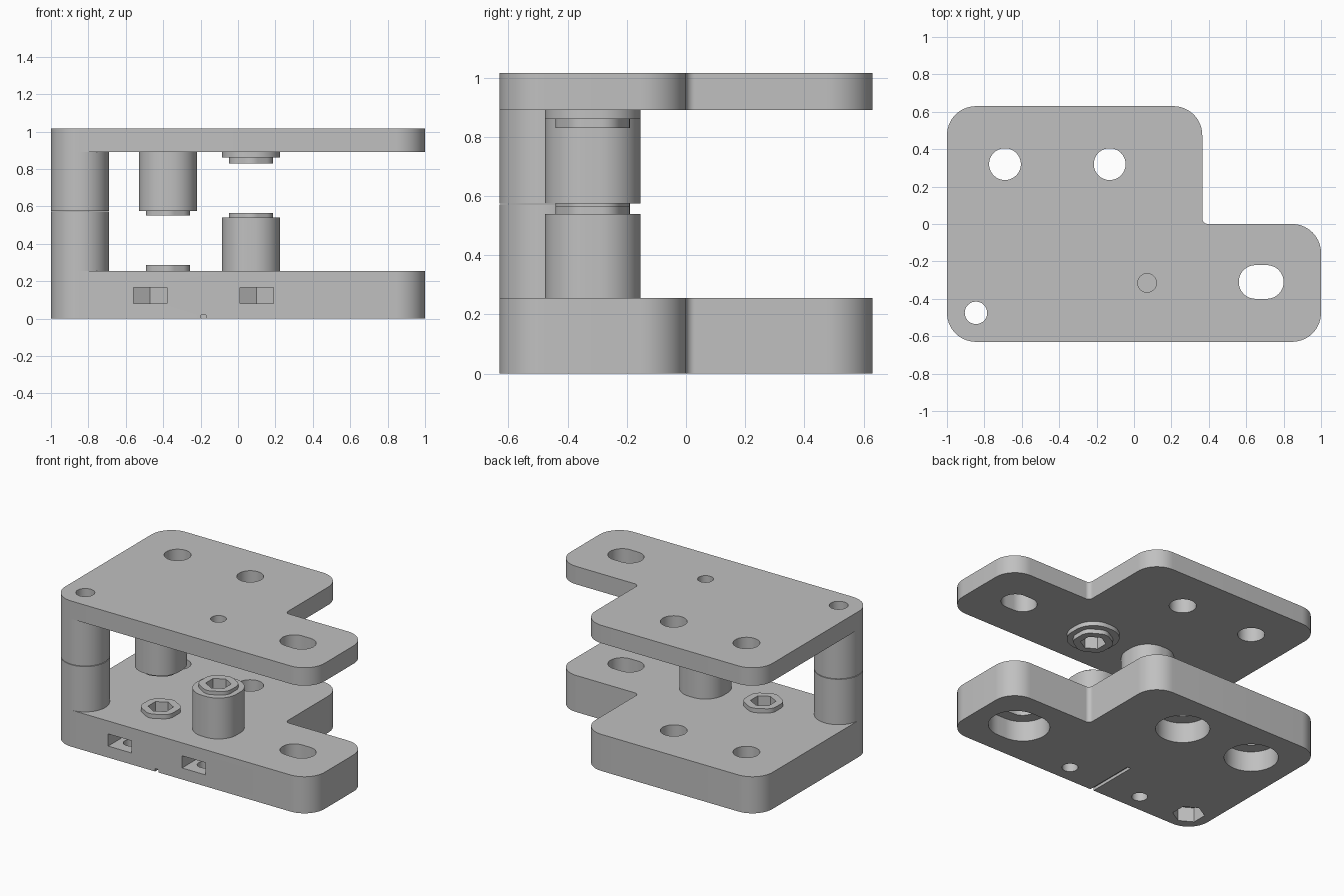
import bpy, bmesh, math
from mathutils import Vector

if "Cube" in bpy.data.objects:
    bpy.data.objects.remove(bpy.data.objects["Cube"])

grey = bpy.data.materials.new("plain grey")
grey.diffuse_color = (0.53, 0.53, 0.53, 1)
grey.use_nodes = True
grey.node_tree.nodes["Principled BSDF"].inputs["Base Color"].default_value = grey.diffuse_color


def rounded(pts, radii, seg=14):
    """Counter-clockwise outline with each corner replaced by an arc."""
    out = []
    n = len(pts)
    if not isinstance(radii, (list, tuple)):
        radii = [radii] * n
    for i in range(n):
        p = Vector(pts[i])
        a = (Vector(pts[i - 1]) - p).normalized()
        b = (Vector(pts[(i + 1) % n]) - p).normalized()
        r = radii[i]
        if r == 0:
            arc = [p]
        else:
            half = a.angle(b) / 2
            c = p + (a + b).normalized() * (r / math.sin(half))
            s = p + a * (r / math.tan(half)) - c
            e = p + b * (r / math.tan(half)) - c
            a0 = math.atan2(s.y, s.x)
            da = (math.atan2(e.y, e.x) - a0 + math.pi) % (2 * math.pi) - math.pi
            arc = [c + r * Vector((math.cos(a0 + da * k / seg), math.sin(a0 + da * k / seg)))
                   for k in range(seg + 1)]
        for q in arc:
            if not out or (q - out[-1]).length > 1e-5:
                out.append(q)
    if (out[0] - out[-1]).length < 1e-5:
        out.pop()
    return out


def rect(x, y, hx, hy, r=0):
    return rounded([(x - hx, y - hy), (x + hx, y - hy), (x + hx, y + hy), (x - hx, y + hy)], r)


def circle(x, y, r):
    return rect(x, y, r, r, r)


def hexagon(x, y, apothem, r=0):
    R = apothem / math.cos(math.pi / 6)
    return rounded([(x + R * math.cos(math.radians(30 + 60 * k)),
                     y + R * math.sin(math.radians(30 + 60 * k))) for k in range(6)], r, 6)


def prism(name, outline, z0, z1):
    bm = bmesh.new()
    low = [bm.verts.new((p.x, p.y, z0)) for p in outline]
    top = [bm.verts.new((p.x, p.y, z1)) for p in outline]
    n = len(low)
    bm.faces.new(low[::-1])
    bm.faces.new(top)
    for i in range(n):
        j = (i + 1) % n
        bm.faces.new((low[i], low[j], top[j], top[i]))
    me = bpy.data.meshes.new(name)
    bm.to_mesh(me)
    bm.free()
    me.materials.append(grey)
    ob = bpy.data.objects.new(name, me)
    bpy.context.collection.objects.link(ob)
    return ob


def combine(ob, pieces, operation):
    """Apply one boolean per (outline, z0, z1) piece."""
    for outline, z0, z1 in pieces:
        tool = prism("tool", outline, z0, z1)
        mod = ob.modifiers.new("cut", 'BOOLEAN')
        mod.operation, mod.object, mod.solver = operation, tool, 'EXACT'
        dg = bpy.context.evaluated_depsgraph_get()
        me = bpy.data.meshes.new_from_object(ob.evaluated_get(dg))
        ob.modifiers.clear()
        ob.data = me
        bpy.data.objects.remove(tool)


def smooth(ob):
    bpy.ops.object.select_all(action='DESELECT')
    ob.select_set(True)
    bpy.context.view_layer.objects.active = ob
    bpy.ops.object.shade_smooth_by_angle(angle=math.radians(25))


BASE, LOW, HIGH = 0.255, 0.89, 1.015      # plate levels
XA, XB, Y = -0.375, 0.07, -0.315          # socket centres
PX, PY = -0.845, -0.475                   # corner post centre

plate = rounded([(-1, -.63), (1, -.63), (1, 0), (.365, 0), (.365, .63), (-1, .63)],
                [.155, .155, .155, .03, .155, .155])


def boss(x):
    return rect(x, Y, .155, .161, .14)


def pad(x):
    return hexagon(x, Y, .118, .07)


def socket(x):
    return hexagon(x, Y, .07)


# Lower plate with raised boss and pads
lower = prism("lower_plate", plate, 0, BASE)
combine(lower, [(boss(XB), .2, .54), (pad(XB), .5, .565), (pad(XA), .2, .285)], 'UNION')
cuts = [(socket(XA), .17, .4), (socket(XB), .44, .7)]
# Mounting holes with wide recesses underneath
for x in (-.69, -.13):
    cuts += [(circle(x, .32, .085), -.1, .4), (circle(x, .32, .17), -.1, .14)]
cuts += [(rect(.68, -.31, .12, .09, .09), -.1, .4), (rect(.68, -.31, .2, .17, .17), -.1, .14)]
# Post bolt hole with hex recess
cuts += [(circle(PX, PY, .06), -.1, .4), (hexagon(PX, PY, .088), -.1, .1)]
# Front slots ending in a point, with screw holes from below
for x in (-.47, .10):
    cuts += [(rounded([(x - .09, -.7), (x + .09, -.7), (x + .09, -.453),
                       (x, -.401), (x - .09, -.453)], 0), .08, .165),
             (circle(x, -.505, .05), -.1, .2)]
# Shallow groove underneath
cuts.append((rect(-.185, -.5, .013, .23), -.1, .02))
combine(lower, cuts, 'DIFFERENCE')

# Upper plate with hanging boss and pads
upper = prism("upper_plate", plate, LOW, HIGH)
combine(upper, [(boss(XA), .575, .93), (pad(XA), .55, .62),
                (boss(XB), .86, .93), (pad(XB), .83, .9)], 'UNION')
cuts = [(circle(x, .32, .085), .8, 1.1) for x in (-.69, -.13)]
cuts += [(rect(.68, -.31, .12, .09, .09), .8, 1.1), (circle(PX, PY, .06), .8, 1.1),
         (circle(XB, Y, .05), .8, 1.1), (socket(XB), .7, .95), (socket(XA), .4, .67)]
combine(upper, cuts, 'DIFFERENCE')

# Corner post in two halves
posts = [prism("lower_post", circle(PX, PY, .155), BASE, .571),
         prism("upper_post", circle(PX, PY, .155), .575, LOW)]
for p in posts:
    combine(p, [(circle(PX, PY, .06), .1, 1.0)], 'DIFFERENCE')

for ob in [lower, upper] + posts:
    smooth(ob)
